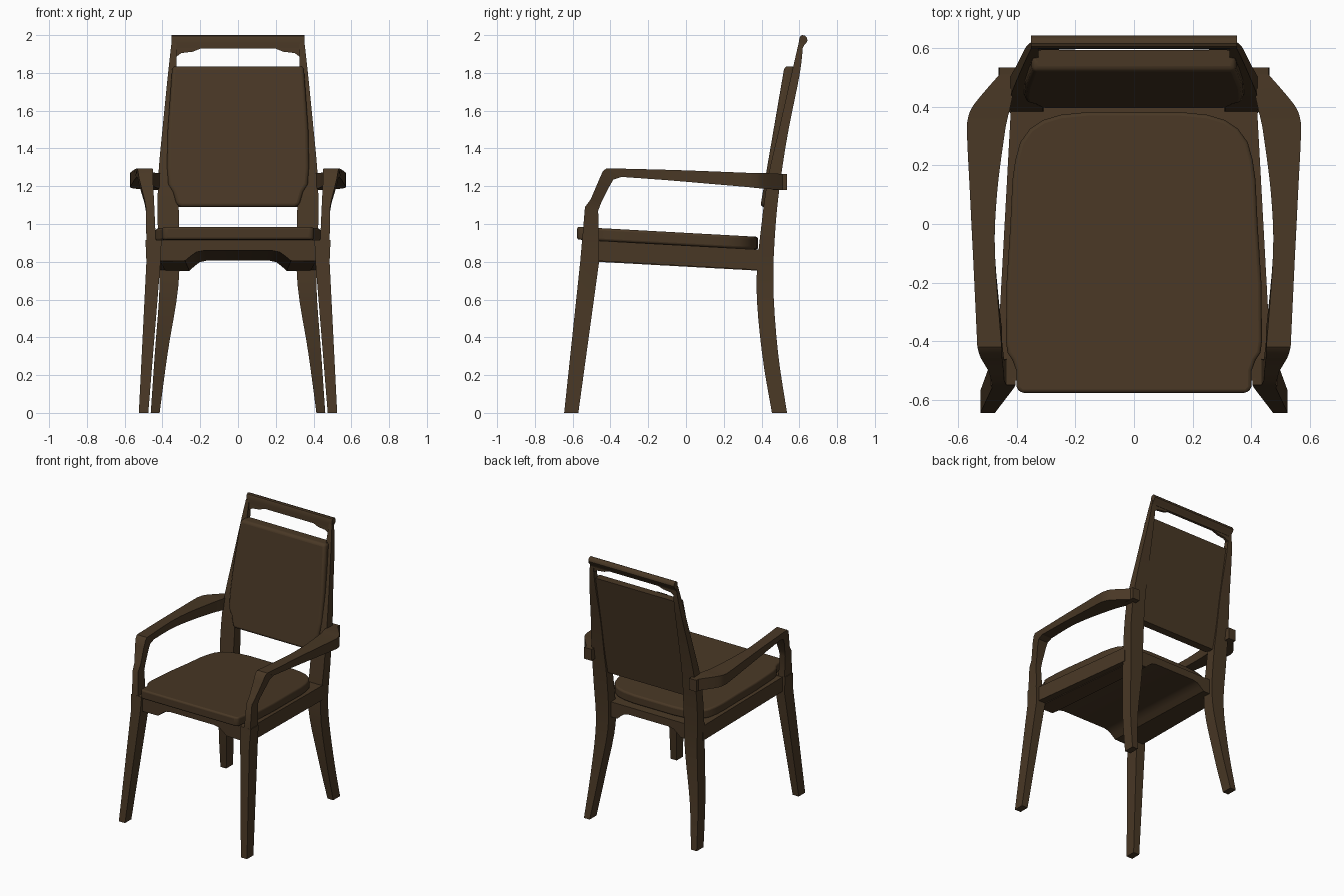
import bpy
import bmesh
import math
from mathutils import Vector

default_cube = bpy.data.objects.get("Cube")
if default_cube:
    bpy.data.objects.remove(default_cube, do_unlink=True)

# One dark wood colour covers frame and upholstery
BROWN = (0.066, 0.039, 0.0185, 1)
wood = bpy.data.materials.new("dark_brown")
wood.use_nodes = True
wood.diffuse_color = BROWN
wood.node_tree.nodes["Principled BSDF"].inputs["Base Color"].default_value = BROWN


def finish(obj, bevel, mirror):
    """Add material, mirror, rounded edges and smooth shading."""
    obj.data.materials.append(wood)
    if mirror:
        obj.modifiers.new("Mirror", "MIRROR").use_axis[0] = True
    if bevel:
        mod = obj.modifiers.new("Bevel", "BEVEL")
        mod.width = bevel
        mod.segments = 3
        mod.limit_method = "ANGLE"
        mod.angle_limit = math.radians(40)
    bpy.ops.object.select_all(action="DESELECT")
    obj.select_set(True)
    bpy.context.view_layer.objects.active = obj
    bpy.ops.object.shade_smooth_by_angle(angle=math.radians(35))


def skin(name, rings, bevel=0, mirror=False):
    """Bridge consecutive closed rings of points and cap both ends."""
    bm = bmesh.new()
    loops = [[bm.verts.new(point) for point in ring] for ring in rings]
    count = len(loops[0])
    for lower, upper in zip(loops, loops[1:]):
        for i in range(count):
            j = (i + 1) % count
            bm.faces.new((lower[i], lower[j], upper[j], upper[i]))
    bm.faces.new(loops[0])
    bm.faces.new(loops[-1])
    bmesh.ops.recalc_face_normals(bm, faces=bm.faces)
    mesh = bpy.data.meshes.new(name)
    bm.to_mesh(mesh)
    bm.free()
    obj = bpy.data.objects.new(name, mesh)
    bpy.context.collection.objects.link(obj)
    finish(obj, bevel, mirror)


def smooth_path(rows, steps=4):
    """Catmull-Rom resampling of a list of section rows."""
    rows = [Vector(row) for row in rows]
    result = []
    for i in range(len(rows) - 1):
        a, b, c = rows[max(i - 1, 0)], rows[i], rows[i + 1]
        d = rows[min(i + 2, len(rows) - 1)]
        for step in range(steps):
            t = step / steps
            result.append(b + (c - a) * (t / 2)
                          + (a * 2 - b * 5 + c * 4 - d) * (t * t / 2)
                          + (b * 3 - a - c * 3 + d) * (t ** 3 / 2))
    return result + [rows[-1]]


def limb(name, sections):
    """Mirrored bar; section = inner x, outer x, (y, z) of its two side edges."""
    rings = [[(x0, ya, za), (x1, ya, za), (x1, yb, zb), (x0, yb, zb)]
             for x0, x1, ya, za, yb, zb in sections]
    skin(name, rings, mirror=True)


def slab(name, half, place, bevel=0):
    """Symmetric outline extruded between the two sides given by place."""
    outline = list(half) + [(-u, v) for u, v in reversed(half)]
    skin(name, [[place(u, v, side) for u, v in outline] for side in (0, 1)], bevel)


def seat_height(y):
    """The seat falls gently towards the back."""
    return 0.918 - 0.055 * (y + 0.58)


def back_plane(z):
    """Front of the reclined backrest."""
    return 0.395 + 0.172 * (z - 1.1)


# Front legs, tapering down to splayed feet
limb("front_leg", [
    (.475, .525, -.645, 0, -.57, 0),
    (.41, .485, -.56, .8, -.46, .8),
    (.405, .49, -.55, .915, -.46, .915),
])

# Arm supports, bending back into the armrests
limb("arm_support", [
    (.435, .485, -.55, .91, -.46, .91),
    (.443, .488, -.535, 1.09, -.465, 1.07),
    (.445, .495, -.505, 1.13, -.45, 1.11),
    (.45, .522, -.46, 1.235, -.405, 1.2),
    (.45, .53, -.44, 1.28, -.385, 1.235),
    (.452, .535, -.42, 1.295, -.34, 1.25),
])

# Armrests, bowing outwards and returning to the back posts
limb("armrest", smooth_path([
    (.452, .535, -.42, 1.295, -.35, 1.25),
    (.475, .55, -.1, 1.287, -.1, 1.232),
    (.468, .56, .1, 1.28, .1, 1.215),
    (.443, .57, .3, 1.272, .3, 1.198),
    (.432, .567, .36, 1.27, .36, 1.192),
    (.42, .545, .41, 1.27, .41, 1.187),
    (.4, .46, .51, 1.265, .51, 1.18),
]))

# Blocks where the armrests pass the back posts
limb("arm_joint", [
    (.4, .46, .46, 1.18, .535, 1.18),
    (.4, .46, .46, 1.265, .535, 1.265),
])

# Back legs sweep up in one curve to become the back posts
limb("back_leg_and_post", smooth_path([
    (.415, .462, .455, 0, .535, 0),
    (.372, .44, .402, .32, .487, .32),
    (.315, .415, .373, .68, .462, .68),
    (.312, .425, .4, 1, .475, 1),
    (.32, .422, .435, 1.25, .503, 1.25),
    (.32, .4, .492, 1.5, .543, 1.5),
    (.325, .37, .56, 1.8, .603, 1.8),
    (.327, .352, .597, 1.96, .62, 1.96),
]))

# Side seat rails
limb("side_rail", [
    (.41, .468, -.48, seat_height(-.48), -.48, .805),
    (.36, .42, .4, seat_height(.4), .4, .756),
])

# Solid seat frame, its underside arched across the width
arch = [(.415, 0), (.415, -.112), (.28, -.11), (.25, -.085),
        (.22, -.064), (.18, -.056)]


def frame_point(x, drop, side):
    y = -.535 + .97 * side
    return x * (1 - .08 * side), y, seat_height(y) + drop


slab("seat_frame", arch, frame_point)

# Seat cushion, notched at the front around the arm supports
seat_half = [(.385, -.577), (.402, -.56), (.402, -.5), (.415, -.465), (.432, -.44),
             (.437, -.4), (.435, -.2), (.422, 0), (.415, .15), (.405, .22), (.388, .28),
             (.355, .325), (.31, .355), (.25, .373), (.16, .382)]
slab("seat_cushion", seat_half,
     lambda x, y, side: (x, y, seat_height(y) + .067 * side), .016)

# Back cushion and the panel behind it
back_half = [(.3, 1.09), (.325, 1.1), (.345, 1.17), (.37, 1.21),
             (.376, 1.3), (.372, 1.5), (.348, 1.835)]
slab("back_cushion", back_half,
     lambda x, z, side: (x, back_plane(z) + .055 * side, z), .018)
slab("back_panel", [(.33, 1.09), (.335, 1.835)],
     lambda x, z, side: (x, back_plane(z) + .035 + .037 * side, z))

# Shaped bracket edge under the top rail
slab("top_rail", [(.352, 1.95), (.356, 1.86), (.332, 1.85), (.328, 1.885),
                  (.3, 1.905), (.24, 1.912), (.2, 1.928)],
     lambda x, z, side: (x, .599 + .018 * side + .1 * (z - 1.95), z))

# Top rail with a crest rolled towards the back
crest = [(.597, 1.928), (.598, 1.96), (.6, 1.982), (.606, 1.995), (.617, 2), (.63, 1.997),
         (.64, 1.986), (.643, 1.972), (.637, 1.958), (.624, 1.945), (.617, 1.928)]
skin("rolled_crest", [[(x, y, z) for y, z in crest] for x in (-.351, .351)])
